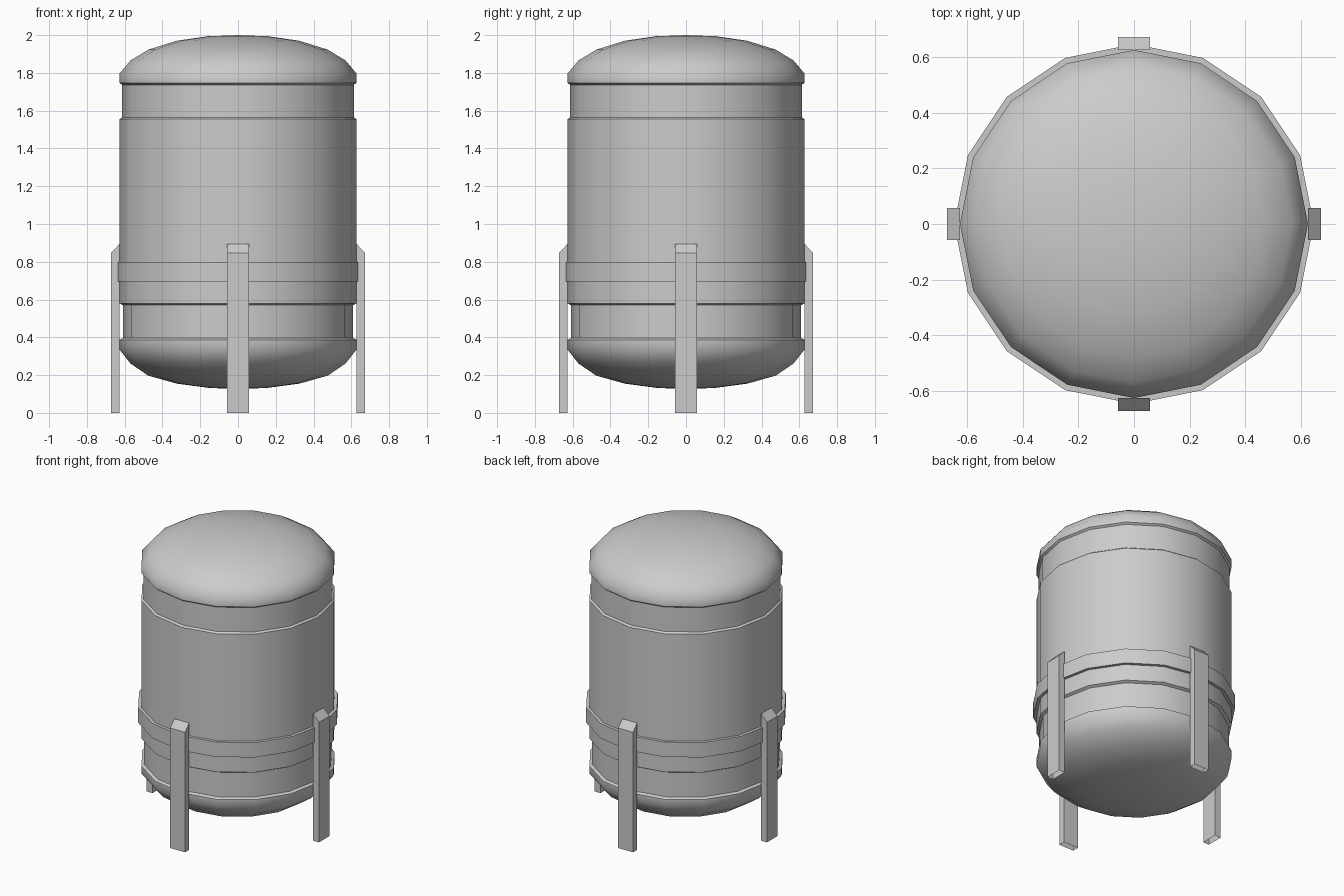
import bpy, bmesh, math
from mathutils import Matrix

cube = bpy.data.objects.get("Cube")
if cube:
    bpy.data.objects.remove(cube, do_unlink=True)

SIDES = 16
GREY = (0.6, 0.6, 0.6, 1)
grey = bpy.data.materials.new("light grey metal")
grey.use_nodes = True
grey.diffuse_color = GREY
bsdf = next(n for n in grey.node_tree.nodes if n.type == 'BSDF_PRINCIPLED')
bsdf.inputs["Base Color"].default_value = GREY


def make_object(name, bm, smooth_angle=None):
    bmesh.ops.recalc_face_normals(bm, faces=bm.faces)
    mesh = bpy.data.meshes.new(name)
    bm.to_mesh(mesh)
    bm.free()
    mesh.materials.append(grey)
    obj = bpy.data.objects.new(name, mesh)
    bpy.context.collection.objects.link(obj)
    if smooth_angle:
        bpy.ops.object.select_all(action='DESELECT')
        obj.select_set(True)
        bpy.context.view_layer.objects.active = obj
        bpy.ops.object.shade_smooth_by_angle(angle=math.radians(smooth_angle))
    return obj


def lathe(name, profile, closed=False):
    """Spin a (radius, height) profile around the vertical axis."""
    bm = bmesh.new()
    verts = [bm.verts.new((r, 0, z)) for r, z in profile]
    pairs = list(zip(verts, verts[1:]))
    if closed:
        pairs.append((verts[-1], verts[0]))
    edges = [bm.edges.new(p) for p in pairs]
    bmesh.ops.spin(bm, geom=verts + edges, axis=(0, 0, 1), cent=(0, 0, 0),
                   angle=math.tau, steps=SIDES, use_duplicate=False)
    bmesh.ops.remove_doubles(bm, verts=bm.verts, dist=0.0005)
    return make_object(name, bm, 44)


# Tank: domed ends, recessed necks and a wide middle
lathe("tank_body", [
    (0, 0.125), (0.16, 0.133), (0.325, 0.155), (0.475, 0.197), (0.57, 0.262),
    (0.627, 0.335), (0.627, 0.387), (0.609, 0.397),
    (0.609, 0.57), (0.627, 0.58),
    (0.627, 1.555), (0.614, 1.565),
    (0.614, 1.737), (0.627, 1.747), (0.627, 1.797),
    (0.57, 1.865), (0.475, 1.923), (0.325, 1.97), (0.16, 1.994), (0, 2.0)])

# Strap that holds the legs
lathe("support_band", [(0.62, 0.695), (0.648, 0.695), (0.648, 0.80), (0.62, 0.80)],
      closed=True)


# Legs: upright bars with a sloped top and an open foot
def make_leg(name, turn):
    bm = bmesh.new()
    outline = [(0.627, 0), (0.673, 0), (0.673, 0.847), (0.627, 0.895)]
    face = bm.faces.new([bm.verts.new((x, -0.058, z)) for x, z in outline])
    new = bmesh.ops.extrude_face_region(bm, geom=[face])["geom"]
    bmesh.ops.translate(bm, vec=(0, 0.116, 0),
                        verts=[g for g in new if isinstance(g, bmesh.types.BMVert)])
    bmesh.ops.recalc_face_normals(bm, faces=bm.faces)
    foot = [f for f in bm.faces if f.calc_center_median().z < 0.01]
    bmesh.ops.delete(bm, geom=foot, context='FACES_ONLY')
    bmesh.ops.rotate(bm, cent=(0, 0, 0), verts=bm.verts,
                     matrix=Matrix.Rotation(turn, 3, 'Z'))
    make_object(name, bm)


for i, side in enumerate(("left", "back", "right", "front")):
    make_leg(side + "_leg", i * math.pi / 2)
